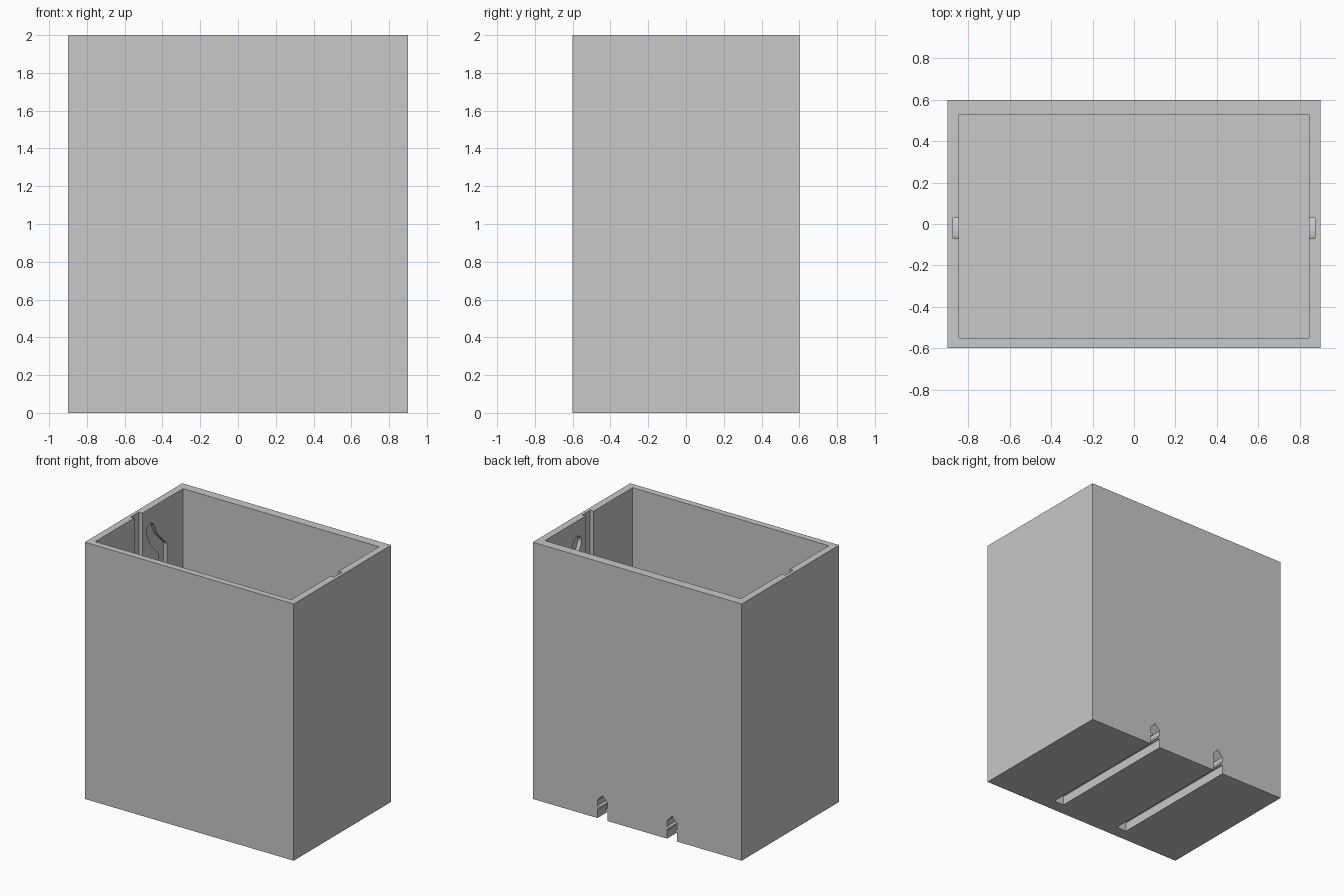
import bpy, bmesh, math
from mathutils import Vector

if "Cube" in bpy.data.objects:
    bpy.data.objects.remove(bpy.data.objects["Cube"])

grey = bpy.data.materials.new("plain grey")
grey.diffuse_color = (0.58, 0.58, 0.58, 1)
grey.use_nodes = True
grey.node_tree.nodes["Principled BSDF"].inputs["Base Color"].default_value = grey.diffuse_color


def prism(name, outline, axis, start, end):
    """Extrude a 2D outline along x (outline is y, z) or y (outline is x, z)."""
    bm = bmesh.new()
    place = (lambda a, b: (start, a, b)) if axis == 0 else (lambda a, b: (a, start, b))
    face = bm.faces.new([bm.verts.new(place(a, b)) for a, b in outline])
    ext = bmesh.ops.extrude_face_region(bm, geom=[face])
    move = Vector((0, 0, 0))
    move[axis] = end - start
    bmesh.ops.translate(bm, vec=move, verts=[v for v in ext["geom"] if isinstance(v, bmesh.types.BMVert)])
    bmesh.ops.recalc_face_normals(bm, faces=bm.faces)
    mesh = bpy.data.meshes.new(name)
    bm.to_mesh(mesh)
    bm.free()
    mesh.materials.append(grey)
    ob = bpy.data.objects.new(name, mesh)
    bpy.context.collection.objects.link(ob)
    return ob


def rect(a0, a1, b0, b1):
    return [(a0, b0), (a1, b0), (a1, b1), (a0, b1)]


def track_outline(path, half):
    """Constant-width band around a path, with a rounded far end."""
    pts = [Vector(p) for p in path]
    left, right = [], []
    for i, p in enumerate(pts):
        d0 = (p - pts[max(i - 1, 0)]).normalized()
        d1 = (pts[min(i + 1, len(pts) - 1)] - p).normalized()
        d = (d0 + d1).normalized()
        n = Vector((-d.y, d.x))
        m = half / max(abs(d.dot(d1 if i == 0 else d0)), 0.5)
        left.append(p + n * m)
        right.append(p - n * m)
    ang = math.atan2(d.y, d.x)
    cap = [pts[-1] + half * Vector((math.cos(ang + t), math.sin(ang + t)))
           for t in (math.pi * (0.5 - k / 8) for k in range(1, 8))]
    return [tuple(v) for v in left + cap + right[::-1]]


def cut(target, cutter):
    mod = target.modifiers.new(cutter.name, 'BOOLEAN')
    mod.operation, mod.solver, mod.object = 'DIFFERENCE', 'EXACT', cutter
    cutter.hide_render = True
    cutter.hide_set(True)


# Outer box and its open cavity
box = prism("open_box", rect(-0.9, 0.9, 0, 2), 1, -0.6, 0.6)
cut(box, prism("cavity_cutter", rect(-0.845, 0.845, 0.22, 2.2), 1, -0.55, 0.53))

# Guide track in both side walls: down from the rim, around, up to a hooked end
bend = [(0.13 - 0.15 * math.cos(t), 0.75 - 0.15 * math.sin(t))
        for t in (math.pi * k / 16 for k in range(17))]
path = [(-0.02, 2.1)] + bend + [(0.28, 1.63), (0.17, 1.745), (0.13, 1.83)]
outline = track_outline(path, 0.05)
for side, label in ((-1, "left"), (1, "right")):
    cut(box, prism(label + "_track_cutter", outline, 0, side * 0.8, side * 0.875))

# Two pointed rail slots under the floor, open at the back, ribbed along both walls
half_slot = [(0.043, -0.1), (0.043, 0.07), (0.025, 0.075), (0.025, 0.09), (0.043, 0.095), (0.043, 0.14)]
for x, label in ((-0.3, "left"), (0.3, "right")):
    slot = ([(x + a, b) for a, b in half_slot] + [(x, 0.185)]
            + [(x - a, b) for a, b in half_slot[::-1]])
    cut(box, prism(label + "_slot_cutter", slot, 1, -0.5, 0.7))

# Bake the cuts and drop the helpers
bpy.context.view_layer.update()
result = bpy.data.meshes.new_from_object(box.evaluated_get(bpy.context.evaluated_depsgraph_get()))
cutters = [m.object for m in box.modifiers]
box.modifiers.clear()
box.data = result
for c in cutters:
    bpy.data.objects.remove(c)
result.materials.clear()
result.materials.append(grey)
for p in result.polygons:
    p.material_index = 0
